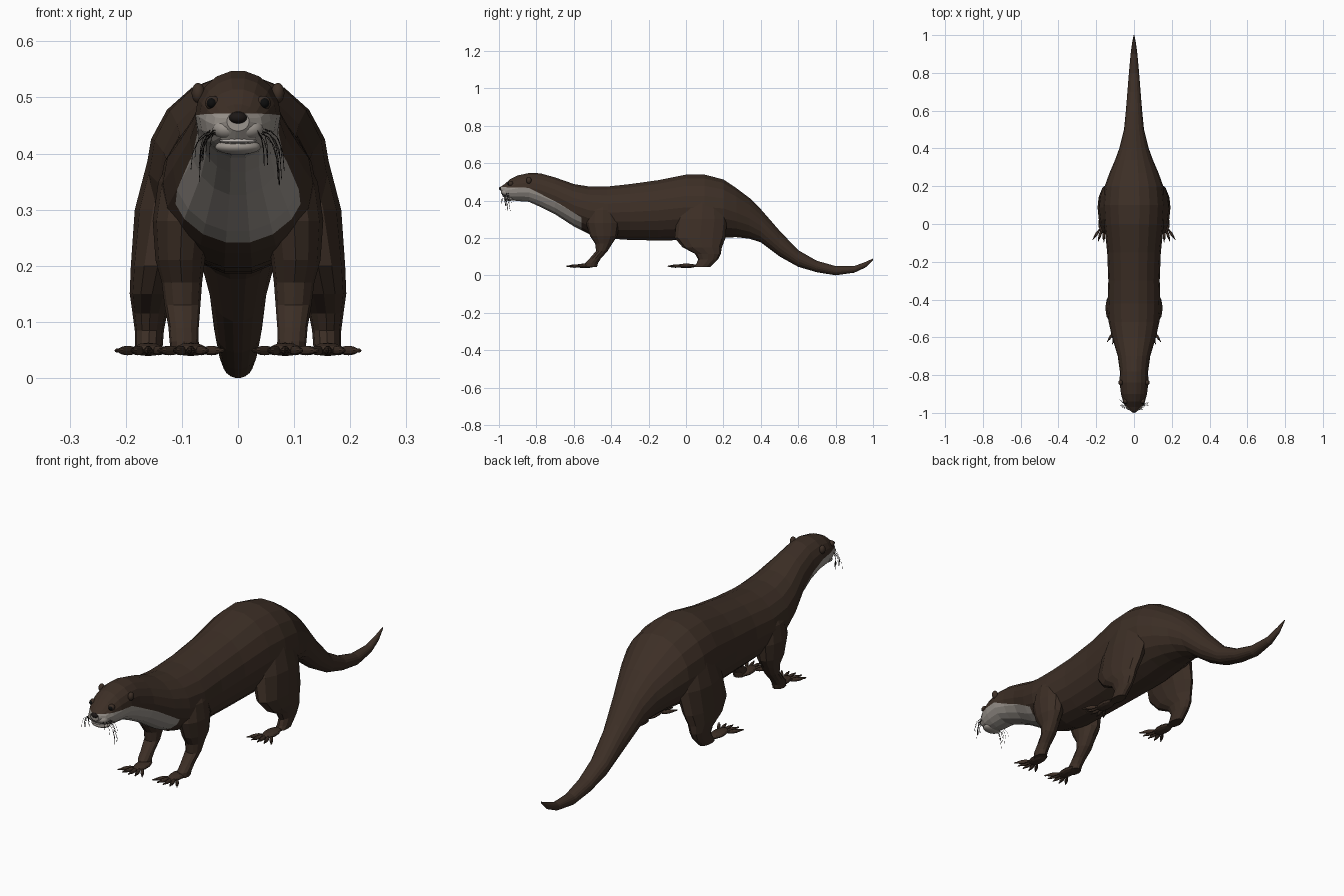
import bpy, bmesh
from math import sin, cos, pi, radians
from mathutils import Matrix, Vector
import random

random.seed(4)
cube = bpy.data.objects.get("Cube")
if cube:
    bpy.data.objects.remove(cube, do_unlink=True)


def material(name, colour):
    mat = bpy.data.materials.new(name)
    mat.use_nodes = True
    mat.diffuse_color = (*colour, 1)
    mat.node_tree.nodes["Principled BSDF"].inputs["Base Color"].default_value = (*colour, 1)
    return mat


brown = material("brown fur", (.046, .028, .019))
pale = material("pale throat fur", (.33, .30, .27))
lip_grey = material("light lip", (.55, .51, .48))
dark = material("dark nose skin", (.012, .009, .008))
black = material("eye black", (.004, .004, .004))


def finish(name, bm, *materials):
    bmesh.ops.recalc_face_normals(bm, faces=bm.faces)
    mesh = bpy.data.meshes.new(name)
    bm.to_mesh(mesh)
    bm.free()
    for mat in materials:
        mesh.materials.append(mat)
    obj = bpy.data.objects.new(name, mesh)
    bpy.context.collection.objects.link(obj)
    return obj


def loft(rings):
    """Skin a list of point rings and cap both ends."""
    bm = bmesh.new()
    loops = [[bm.verts.new(p) for p in ring] for ring in rings]
    n = len(loops[0])
    for a, b in zip(loops, loops[1:]):
        for i in range(n):
            j = (i + 1) % n
            bm.faces.new((a[i], a[j], b[j], b[i]))
    bm.faces.new(loops[0])
    bm.faces.new(loops[-1])
    return bm


def circle(n):
    return [(cos(2 * pi * i / n), sin(2 * pi * i / n)) for i in range(n)]


def ball(bm, centre, size, turn=0, segments=10, rings=6):
    matrix = (Matrix.Translation(centre) @ Matrix.Rotation(turn, 4, "Z")
              @ Matrix.Diagonal((*size, 1)))
    bmesh.ops.create_uvsphere(bm, u_segments=segments, v_segments=rings,
                              radius=1, matrix=matrix)


def ball_part(name, centre, size, mat, smooth=True):
    bm = bmesh.new()
    ball(bm, centre, size, segments=14, rings=10)
    obj = finish(name, bm, mat)
    if smooth:
        obj.data.shade_smooth()
    return obj


# Body from muzzle to tail tip: y, top, bottom, half width
stations = [
    (-.99, .475, .44, .02), (-.97, .488, .415, .043), (-.94, .515, .402, .058),
    (-.9, .535, .396, .069), (-.84, .548, .392, .076), (-.78, .547, .365, .075),
    (-.7, .525, .325, .086), (-.6, .49, .26, .116), (-.52, .477, .22, .134),
    (-.42, .477, .195, .14), (-.3, .49, .187, .136), (-.15, .511, .184, .142),
    (0, .541, .186, .158), (.1, .541, .19, .165), (.2, .515, .2, .155),
    (.27, .468, .202, .13), (.34, .415, .194, .1), (.4, .355, .175, .078),
    (.5, .24, .1, .053), (.6, .135, .045, .043), (.7, .078, .016, .035),
    (.8, .05, 0, .027), (.9, .05, .014, .018), (.96, .072, .042, .01),
    (1, .09, .082, .002),
]
rings = []
for y, top, bottom, half in stations:
    mid, rise = (top + bottom) / 2, (top - bottom) / 2
    rings.append([(half * c, y, mid + rise * s) for c, s in circle(18)])
body = loft(rings)

# Pale throat: cut the skin along the fur edge, then colour below it
fur_edge = [(-1, .472), (-.84, .468), (-.68, .385), (-.56, .31)]
for (y0, z0), (y1, z1) in zip(fur_edge, fur_edge[1:]):
    near = [f for f in body.faces if y0 - .1 < f.calc_center_median().y < y1 + .1]
    geom = set(near)
    for f in near:
        geom.update(f.edges)
        geom.update(f.verts)
    bmesh.ops.bisect_plane(body, geom=list(geom), plane_co=(0, y0, z0),
                           plane_no=(0, z0 - z1, y1 - y0))
bmesh.ops.bisect_plane(body, geom=body.verts[:] + body.edges[:] + body.faces[:],
                       plane_co=(0, fur_edge[-1][0], 0), plane_no=(0, 1, 0))
for f in body.faces:
    c = f.calc_center_median()
    for (y0, z0), (y1, z1) in zip(fur_edge, fur_edge[1:]):
        if y0 <= c.y < y1 and c.z < z0 + (z1 - z0) * (c.y - y0) / (y1 - y0):
            f.material_index = 1
finish("body_and_tail", body, brown, pale)

# Leg sections: z, x, y, half width, half depth
front_leg = [
    (.41, .075, -.44, .035, .05), (.35, .09, -.445, .052, .08),
    (.28, .1, -.445, .052, .09), (.21, .103, -.44, .044, .073),
    (.17, .1, -.44, .036, .046), (.13, .099, -.45, .032, .031),
    (.09, .097, -.485, .027, .03), (.065, .096, -.505, .026, .034),
    (.044, .094, -.51, .025, .034),
]
hind_leg = [
    (.46, .08, .09, .035, .06), (.4, .1, .09, .058, .11),
    (.3, .12, .085, .064, .135), (.2, .143, .075, .048, .136),
    (.15, .153, .087, .04, .105), (.115, .157, .117, .031, .069),
    (.085, .158, .118, .026, .053), (.06, .159, .1, .025, .045),
    (.044, .159, .085, .024, .045),
]


def leg(name, sections, side):
    finish(name, loft([[(side * (x + w * c), y + d * s, z) for c, s in circle(12)]
                       for z, x, y, w, d in sections]), brown)


def paw(name, x, y, side):
    """Flat webbed foot with five spread toes and small claws."""
    bm = bmesh.new()
    ball(bm, (x, y, .051), (.029, .056, .012))
    for k in range(-2, 3):
        turn = radians(17 * k)
        out = Vector((sin(turn), -cos(turn), 0))
        root = Vector((x + .008 * k, y - .022, .049))
        ball(bm, root + out * .037, (.0075, .032, .0085), turn, 8, 6)
        ball(bm, root + out * .068, (.003, .011, .004), turn, 6, 4)
    for v in bm.verts:
        v.co.x *= side
    finish(name, bm, brown)


for label, side in (("left", 1), ("right", -1)):
    leg(label + "_front_leg", front_leg, side)
    leg(label + "_hind_leg", hind_leg, side)
    paw(label + "_front_paw", .084, -.54, side)
    paw(label + "_hind_paw", .16, .002, side)

    # Face parts on each side
    ball_part(label + "_eyelid", (side * .045, -.937, .49), (.014, .014, .013), brown)
    ball_part(label + "_eye", (side * .047, -.945, .49), (.009, .009, .009), black)
    ball_part(label + "_ear", (side * .071, -.84, .508), (.012, .014, .018), brown)
    ball_part(label + "_muzzle_pad", (side * .02, -.963, .444), (.026, .024, .019), pale)

    # Whiskers droop outward from the muzzle
    curve = bpy.data.curves.new(label + "_whiskers", "CURVE")
    curve.dimensions = "3D"
    curve.bevel_depth = .0006
    curve.bevel_resolution = 0
    for i in range(11):
        start = Vector((side * (.025 + .002 * i), -.98 + .003 * i, .445 - .003 * (i % 4)))
        reach = Vector((side * random.uniform(.015, .045), random.uniform(-.01, .03),
                        -random.uniform(.04, .1)))
        spline = curve.splines.new("POLY")
        spline.points.add(4)
        for k, point in enumerate(spline.points):
            t = k / 4
            p = start + Vector((reach.x * (2 * t - t * t), reach.y * t, reach.z * t * t))
            point.co = (*p, 1)
    curve.materials.append(dark)
    bpy.context.collection.objects.link(bpy.data.objects.new(label + "_whiskers", curve))

# Nose, lip and chin
ball_part("nose", (0, -.986, .464), (.017, .014, .011), dark)
ball_part("lower_lip", (0, -.96, .423), (.034, .022, .005), lip_grey)
ball_part("chin", (0, -.945, .412), (.042, .03, .014), pale)
